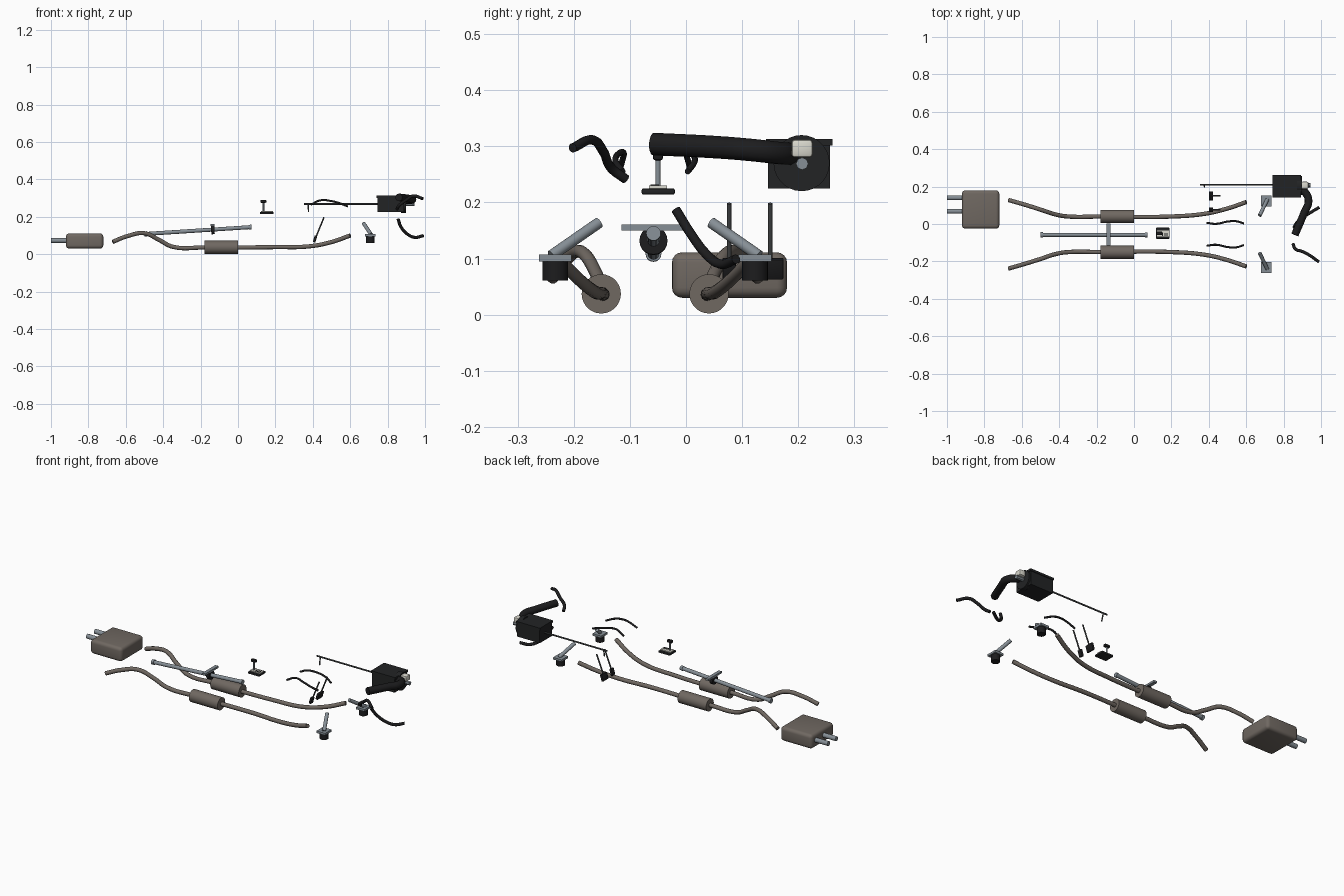
import bpy
from mathutils import Vector

cube = bpy.data.objects.get("Cube")
if cube:
    bpy.data.objects.remove(cube, do_unlink=True)


def material(name, r, g, b):
    m = bpy.data.materials.new(name)
    m.use_nodes = True
    m.diffuse_color = (r, g, b, 1)
    m.node_tree.nodes["Principled BSDF"].inputs["Base Color"].default_value = (r, g, b, 1)
    return m


EXHAUST = material("exhaust_metal", 0.16, 0.138, 0.12)
STEEL = material("steel", 0.24, 0.275, 0.305)
DARK = material("dark_steel", 0.065, 0.07, 0.072)
BLACK = material("black_rubber", 0.012, 0.012, 0.013)
PLASTIC = material("black_plastic", 0.016, 0.017, 0.018)
LIGHT = material("light_plastic", 0.7, 0.69, 0.62)
MID = -0.055  # centre plane of the paired parts


def finish(obj, name, mat):
    obj.name = name
    obj.data.materials.clear()
    obj.data.materials.append(mat)
    bpy.ops.object.shade_smooth_by_angle(angle=0.7)
    return obj


def box(name, lo, hi, mat, bevel=0.0, segments=2):
    lo, hi = Vector(lo), Vector(hi)
    bpy.ops.mesh.primitive_cube_add(size=1, location=(lo + hi) / 2)
    obj = bpy.context.object
    obj.scale = hi - lo
    bpy.ops.object.transform_apply(location=False, rotation=False, scale=True)
    if bevel:
        mod = obj.modifiers.new("edge", "BEVEL")
        mod.width, mod.segments = bevel, segments
        bpy.ops.object.modifier_apply(modifier="edge")
    return finish(obj, name, mat)


def rod(name, a, b, radius, mat, sides=20):
    a, b = Vector(a), Vector(b)
    bpy.ops.mesh.primitive_cylinder_add(vertices=sides, radius=radius, depth=(b - a).length,
                                        location=(a + b) / 2)
    obj = bpy.context.object
    obj.rotation_euler = (b - a).to_track_quat("Z", "Y").to_euler()
    return finish(obj, name, mat)


def tube(name, points, radius, mat):
    curve = bpy.data.curves.new(name, "CURVE")
    curve.dimensions = "3D"
    curve.bevel_depth, curve.bevel_resolution = radius, 3
    curve.resolution_u, curve.use_fill_caps = 8, True
    spline = curve.splines.new("BEZIER")
    spline.bezier_points.add(len(points) - 1)
    for bp, co in zip(spline.bezier_points, points):
        bp.co = co
        bp.handle_left_type = bp.handle_right_type = "AUTO"
    obj = bpy.data.objects.new(name, curve)
    bpy.context.collection.objects.link(obj)
    bpy.ops.object.select_all(action="DESELECT")
    obj.select_set(True)
    bpy.context.view_layer.objects.active = obj
    bpy.ops.object.convert(target="MESH")
    return finish(bpy.context.object, name, mat)


# Rear silencer with rounded upright edges and twin tail pipes
silencer = box("rear_silencer", (-0.92, -0.025, 0.03), (-0.72, 0.18, 0.111), EXHAUST, 0.018, 4)
for i, y in enumerate((0.068, 0.14)):
    rod(f"tail_pipe_{i}", (-1, y, 0.073), (-0.91, y, 0.073), 0.013, STEEL)

# Paired parts, offset to each side of the centre plane
PIPE = [(-0.67, 0.183, 0.066), (-0.59, 0.16, 0.097), (-0.5, 0.132, 0.112),
        (-0.42, 0.106, 0.075), (-0.35, 0.095, 0.04), (-0.18, 0.095, 0.036),
        (0.2, 0.095, 0.038), (0.38, 0.11, 0.042), (0.5, 0.138, 0.065), (0.6, 0.172, 0.1)]
HOSE = [(0.39, 0.061, 0.265), (0.44, 0.056, 0.288), (0.5, 0.068, 0.284),
        (0.545, 0.07, 0.272), (0.587, 0.058, 0.255)]
for side, s in (("left", 1), ("right", -1)):
    def at(x, d, z):
        return (x, MID + s * d, z)

    tube(f"exhaust_pipe_{side}", [at(*p) for p in PIPE], 0.0115, EXHAUST)
    rod(f"resonator_{side}", at(-0.18, 0.096, 0.037), at(0, 0.096, 0.037), 0.035, EXHAUST, 28)
    tube(f"heater_hose_{side}", [at(*p) for p in HOSE], 0.0055, BLACK)

    # Engine mount: rubber body, plate and slanted arm
    c = MID + s * 0.178
    rod(f"mount_rubber_{side}", (0.707, c, 0.061), (0.707, c, 0.096), 0.023, BLACK)
    box(f"mount_plate_{side}", (0.68, c - 0.029, 0.095), (0.734, c + 0.029, 0.107), STEEL)
    rod(f"mount_arm_{side}", at(0.712, 0.185, 0.105), at(0.672, 0.1, 0.164), 0.01, STEEL)

# Drive shaft with end joints, centre bearing and hanger bar
start, end = Vector((-0.5, MID - 0.003, 0.108)), Vector((0.072, MID - 0.003, 0.145))
step = (end - start).normalized()
rod("drive_shaft", start, end, 0.0105, STEEL)
rod("shaft_rear_joint", start, start + step * 0.014, 0.014, STEEL)
rod("shaft_front_joint", end - step * 0.014, end, 0.013, STEEL)
centre = start + step * 0.366
rod("centre_bearing", centre - step * 0.009, centre + step * 0.009, 0.025, BLACK)
box("bearing_hanger", (-0.146, -0.115, 0.15), (-0.126, 0.004, 0.161), STEEL)

# Gear selector
box("selector_base", (0.117, -0.079, 0.214), (0.19, -0.02, 0.225), PLASTIC, 0.003)
box("selector_gate", (0.122, -0.066, 0.225), (0.186, -0.034, 0.23), LIGHT)
for i in range(3):
    x = 0.15 + i * 0.012
    box(f"gate_slot_{i}", (x, -0.063, 0.23), (x + 0.006, -0.048, 0.232), PLASTIC)
rod("selector_stem", (0.136, -0.05, 0.228), (0.136, -0.05, 0.28), 0.0045, STEEL, 12)
box("selector_knob", (0.12, -0.059, 0.275), (0.152, -0.041, 0.29), BLACK, 0.004)

# Foot pedals: slanted stalks with pads
for name, y, half in (("accelerator", 0.077, 0.012), ("brake", 0.15, 0.024)):
    rod(f"{name}_stalk", (0.412, y, 0.08), (0.46, y, 0.198), 0.004, DARK, 10)
    pad = box(f"{name}_pad", (0.405, y - half, 0.063), (0.419, y + half, 0.101), BLACK, 0.003)
    pad.rotation_euler.y = 0.3

# Air filter housing with lid, round outlet and sensor
box("filter_housing", (0.745, 0.146, 0.225), (0.888, 0.257, 0.302), PLASTIC)
box("filter_lid", (0.741, 0.143, 0.301), (0.893, 0.261, 0.313), PLASTIC)
rod("filter_outlet", (0.872, 0.206, 0.27), (0.898, 0.206, 0.27), 0.05, PLASTIC, 28)
box("sensor_body", (0.895, 0.188, 0.28), (0.932, 0.226, 0.312), LIGHT, 0.006)
rod("sensor_nozzle", (0.895, 0.207, 0.269), (0.943, 0.207, 0.269), 0.011, STEEL, 8)

# Control rod with a bent tip
rod("control_rod", (0.352, 0.21, 0.268), (0.746, 0.21, 0.268), 0.0045, DARK, 10)
rod("control_rod_tip", (0.375, 0.208, 0.268), (0.377, 0.198, 0.226), 0.0035, DARK, 10)

# Wide intake duct and two coolant hoses
tube("intake_duct", [(0.88, 0.19, 0.286), (0.918, 0.165, 0.288), (0.933, 0.12, 0.293),
                     (0.91, 0.06, 0.298), (0.86, -0.058, 0.304)], 0.0205, BLACK)
tube("upper_coolant_hose", [(0.85, -0.107, 0.241), (0.862, -0.133, 0.261),
                            (0.9, -0.147, 0.29), (0.935, -0.165, 0.311),
                            (0.988, -0.202, 0.297)], 0.0085, BLACK)
tube("lower_coolant_hose", [(0.856, -0.018, 0.187), (0.872, 0.008, 0.145),
                            (0.905, 0.036, 0.108), (0.945, 0.062, 0.09),
                            (0.99, 0.089, 0.099)], 0.0085, BLACK)
